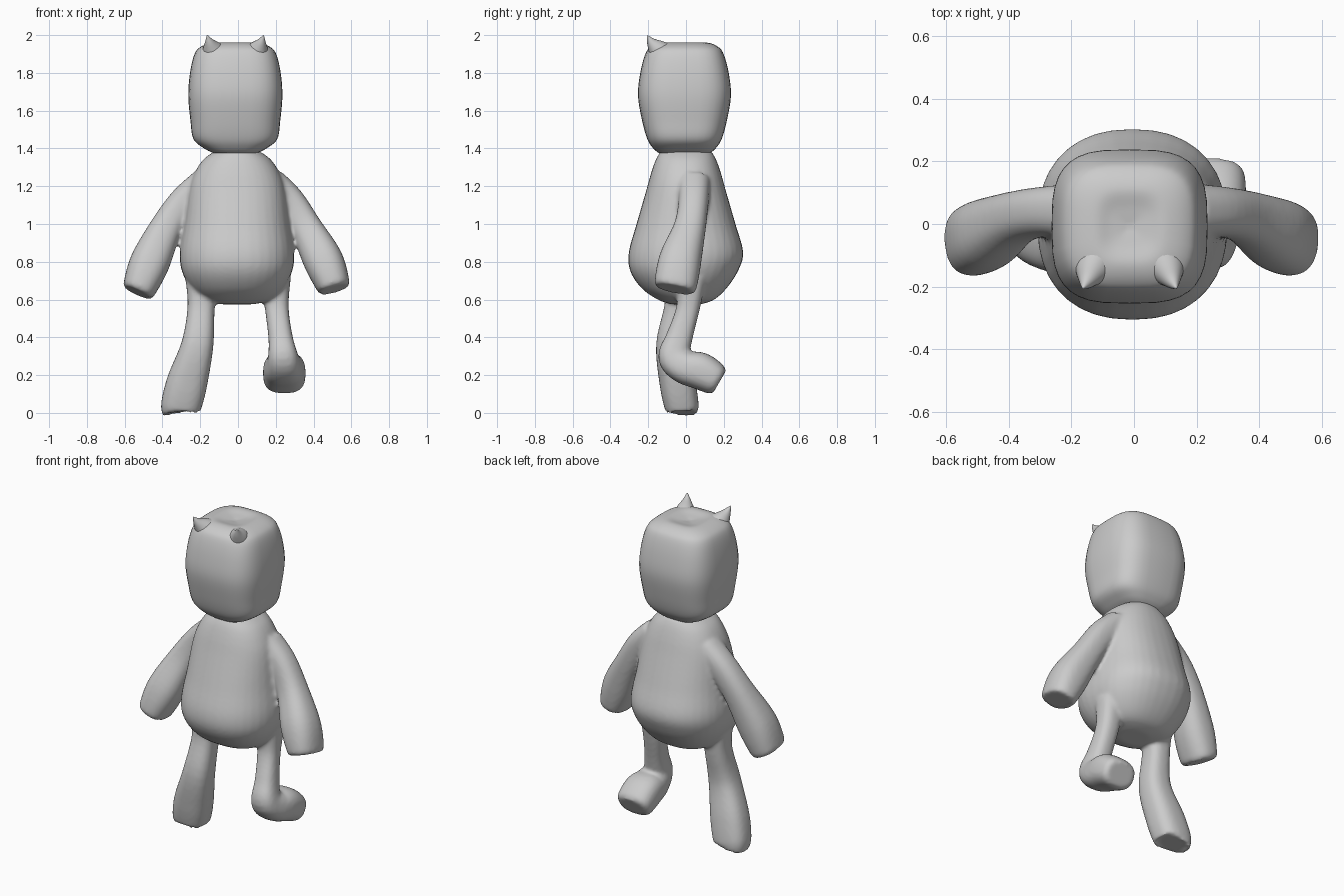
import bpy, bmesh, math
from mathutils import Vector

if "Cube" in bpy.data.objects:
    bpy.data.objects.remove(bpy.data.objects["Cube"])

X, Y, Z = Vector((1, 0, 0)), Vector((0, 1, 0)), Vector((0, 0, 1))


def catmull(keys, steps):
    """Smoothly interpolate rows of numbers."""
    out = []
    for i in range(len(keys) - 1):
        p0, p1, p2 = keys[max(i - 1, 0)], keys[i], keys[i + 1]
        p3 = keys[min(i + 2, len(keys) - 1)]
        for s in range(steps):
            t = s / steps
            out.append([0.5 * (2 * b + (c - a) * t + (2 * a - 5 * b + 4 * c - d) * t * t
                               + (3 * b - a - 3 * c + d) * t ** 3)
                        for a, b, c, d in zip(p0, p1, p2, p3)])
    out.append(list(keys[-1]))
    return out


def sweep(bm, keys, ref, power=2.2, axis=None, sides=36, steps=5):
    """Skin superellipse rings (x, y, z, radius across, radius along ref)."""
    rows = catmull(keys, steps)
    pts = [Vector(r[:3]) for r in rows]
    rings = []
    for i, r in enumerate(rows):
        t = axis or (pts[min(i + 1, len(pts) - 1)] - pts[max(i - 1, 0)]).normalized()
        v = (ref - t * ref.dot(t)).normalized()
        u = v.cross(t)
        ring = []
        for k in range(sides):
            a = math.tau * k / sides
            c, s = math.cos(a), math.sin(a)
            cu = math.copysign(abs(c) ** (2 / power), c) * r[3]
            sv = math.copysign(abs(s) ** (2 / power), s) * r[4]
            ring.append(bm.verts.new(pts[i] + u * cu + v * sv))
        rings.append(ring)
    for a, b in zip(rings, rings[1:]):
        for k in range(sides):
            n = (k + 1) % sides
            bm.faces.new((a[k], a[n], b[n], b[k]))
    bm.faces.new(rings[0][::-1])
    bm.faces.new(rings[-1])


def finish(bm, name):
    bmesh.ops.recalc_face_normals(bm, faces=bm.faces)
    me = bpy.data.meshes.new(name)
    bm.to_mesh(me)
    bm.free()
    ob = bpy.data.objects.new(name, me)
    bpy.context.collection.objects.link(ob)
    for p in me.polygons:
        p.use_smooth = True
    return ob


# Torso: pear-shaped
bm = bmesh.new()
torso = [(1.385, .12, .135, 0), (1.34, .18, .16, 0), (1.27, .225, .185, 0),
         (1.18, .255, .21, 0), (1.0, .28, .262, 0), (.85, .303, .303, 0),
         (.75, .292, .285, -.01), (.66, .245, .225, -.01), (.60, .18, .15, 0),
         (.575, .09, .08, 0)]
sweep(bm, [(-.005, y, z, rx, ry) for z, rx, ry, y in torso], Y, 2.3, -Z)

# Arms
sweep(bm, [(.17, .04, 1.21, .09, .09), (.27, .04, 1.12, .083, .08),
           (.36, .02, .98, .085, .085), (.45, -.03, .81, .105, .112),
           (.503, -.055, .68, .09, .112), (.512, -.06, .655, .075, .095)], Y, 2.4)
sweep(bm, [(-.17, .04, 1.21, .09, .09), (-.28, .04, 1.12, .083, .08),
           (-.375, .02, .99, .085, .085), (-.465, -.03, .80, .105, .112),
           (-.52, -.055, .665, .09, .112), (-.532, -.06, .637, .075, .095)], Y, 2.4)

# Standing leg
sweep(bm, [(-.19, -.03, .72, .08, .09), (-.195, -.04, .56, .075, .072),
           (-.215, -.073, .36, .085, .085), (-.27, -.045, .16, .095, .108),
           (-.303, -.022, .03, .09, .106), (-.305, -.02, .006, .075, .09)], X, 2.6)

# Bent leg, shin raised backward
sweep(bm, [(.20, .03, .72, .08, .08), (.205, .012, .56, .062, .063),
           (.225, -.035, .40, .07, .064), (.238, -.062, .30, .085, .08),
           (.243, -.01, .243, .088, .10), (.245, .075, .222, .098, .112),
           (.245, .155, .178, .085, .108), (.245, .178, .165, .065, .085)], X, 2.5)

body = finish(bm, "body_with_limbs")
rm = body.modifiers.new("fuse", 'REMESH')
rm.mode = 'VOXEL'
rm.voxel_size = .011
rm.use_smooth_shade = True
sm = body.modifiers.new("soften", 'SMOOTH')
sm.factor = .5
sm.iterations = 6

# Head: rounded box with a shallow dimple on top
bm = bmesh.new()
head = [(1.375, .115, .135), (1.40, .165, .165), (1.45, .222, .197), (1.55, .238, .225),
        (1.68, .249, .246), (1.80, .24, .234), (1.90, .216, .207), (1.94, .18, .175),
        (1.96, .115, .12), (1.95, .06, .06), (1.942, .01, .01)]
sweep(bm, [(-.014, -.008, z, rx, ry) for z, rx, ry in head], Y, 3.2, Z)
finish(bm, "head")

# Ears
for side, name in ((-1, "ear_left"), (1, "ear_right")):
    bm = bmesh.new()
    sweep(bm, [(-.014 + side * x, y, z, r, r) for x, y, z, r in
               ((.10, -.11, 1.88, .085), (.122, -.15, 1.925, .055),
                (.137, -.183, 1.962, .026), (.149, -.205, 1.998, .003))], Y, 2, None, 24)
    finish(bm, name)
